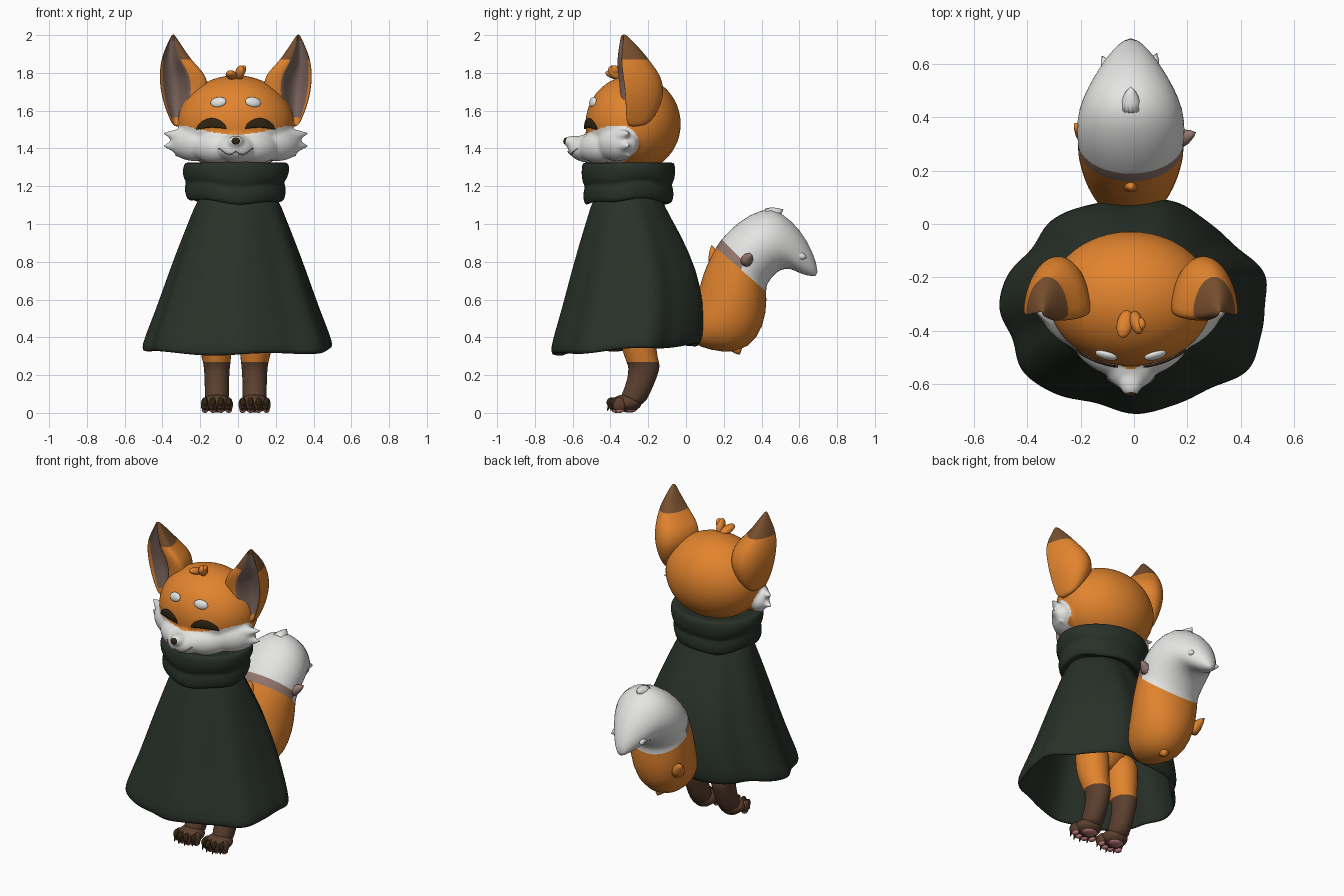
import bpy, bmesh
from math import sin, cos, pi, radians
from mathutils import Vector, Matrix, Euler
from mathutils.bvhtree import BVHTree

if "Cube" in bpy.data.objects:
    bpy.data.objects.remove(bpy.data.objects["Cube"])

CX = -0.012  # symmetry plane of the animal


def material(name, r, g, b):
    m = bpy.data.materials.new(name)
    m.use_nodes = True
    m.diffuse_color = (r, g, b, 1)
    bsdf = m.node_tree.nodes["Principled BSDF"]
    bsdf.inputs["Base Color"].default_value = (r, g, b, 1)
    bsdf.inputs["Roughness"].default_value = 0.8
    return m


ORANGE = material("orange fur", 0.76, 0.23, 0.027)
WHITE = material("white fur", 0.78, 0.78, 0.77)
BROWN = material("brown leg fur", 0.105, 0.05, 0.028)
TIP = material("ear tip brown", 0.19, 0.08, 0.027)
INNER = material("inner ear", 0.20, 0.13, 0.11)
CLOTH = material("dark green cloth", 0.022, 0.031, 0.022)
DARK = material("dark brown", 0.032, 0.019, 0.006)
PINK = material("pink pads", 0.48, 0.19, 0.19)
BAND = material("tail band", 0.30, 0.19, 0.16)
CREASE = material("mouth grey", 0.34, 0.32, 0.31)


def finish(name, bm, mats, sub=0, x=CX):
    bmesh.ops.recalc_face_normals(bm, faces=bm.faces)
    for f in bm.faces:
        f.smooth = True
    me = bpy.data.meshes.new(name)
    bm.to_mesh(me)
    bm.free()
    for m in mats:
        me.materials.append(m)
    ob = bpy.data.objects.new(name, me)
    ob.location.x = x
    bpy.context.scene.collection.objects.link(ob)
    if sub:
        mod = ob.modifiers.new("Subdivision", 'SUBSURF')
        mod.levels = mod.render_levels = sub
    return ob


def loft(bm, rings, pick=lambda i, j: 0):
    """Skin closed rings of points and cap both ends."""
    vs = [[bm.verts.new(p) for p in ring] for ring in rings]
    n = len(vs[0])
    for i in range(len(vs) - 1):
        for j in range(n):
            k = (j + 1) % n
            f = bm.faces.new((vs[i][j], vs[i][k], vs[i + 1][k], vs[i + 1][j]))
            f.material_index = pick(i, j)
    for i, row in ((0, vs[0]), (len(vs) - 2, vs[-1])):
        bm.faces.new(row).material_index = pick(i, 0)


def paint(ret, mat):
    for v in ret["verts"]:
        for f in v.link_faces:
            f.material_index = mat


def blob(bm, c, r, rot=(0, 0, 0), mat=0, n=12):
    m = Matrix.Translation(c) @ Euler([radians(a) for a in rot]).to_matrix().to_4x4() @ Matrix.Diagonal((*r, 1))
    paint(bmesh.ops.create_uvsphere(bm, u_segments=2 * n, v_segments=n, radius=1, matrix=m), mat)


def spike(bm, base, tip, r, mat=0):
    base, tip = Vector(base), Vector(tip)
    d = tip - base
    m = Matrix.Translation((base + tip) / 2) @ d.to_track_quat('Z', 'Y').to_matrix().to_4x4()
    paint(bmesh.ops.create_cone(bm, cap_ends=True, segments=16, radius1=r, radius2=r * 0.06,
                                depth=d.length, matrix=m), mat)


# Head: overlapping volumes fused into one skin
bm = bmesh.new()
blob(bm, (0, -0.28, 1.53), (0.307, 0.252, 0.257), n=48)
blob(bm, (0, -0.50, 1.40), (0.11, 0.125, 0.077), n=32)
blob(bm, (0, -0.57, 1.425), (0.05, 0.08, 0.04), (-12, 0, 0), n=32)
for s in (1, -1):
    blob(bm, (s * 0.11, -0.46, 1.405), (0.14, 0.085, 0.085), (0, 0, s * 38), n=32)
    blob(bm, (s * 0.22, -0.365, 1.425), (0.145, 0.085, 0.092), (0, 0, s * 38), n=32)
    for x, z, w in ((0.388, 1.482, 0.055), (0.388, 1.412, 0.06), (0.325, 1.36, 0.055)):
        spike(bm, (s * (x - 0.12), -0.35, z * 0.6 + 0.57), (s * x, -0.30, z), w)
raw = finish("head_raw", bm, [])
rm = raw.modifiers.new("Fuse", 'REMESH')
rm.mode, rm.voxel_size = 'VOXEL', 0.0075
sm = raw.modifiers.new("Soften", 'SMOOTH')
sm.factor, sm.iterations = 0.5, 16
dg = bpy.context.evaluated_depsgraph_get()
me = bpy.data.meshes.new_from_object(raw.evaluated_get(dg))
bpy.data.objects.remove(raw)
bm = bmesh.new()
bm.from_mesh(me)
for f in bm.faces:
    c = f.calc_center_median()
    top = 1.472 + 0.05 * min(1, abs(c.x) / 0.28) ** 1.5
    back = -0.25 - 8 * (c.z - 1.43) ** 2  # rounded rear edge of the cheek
    f.material_index = int(c.z < top and c.y < back)
skin = BVHTree.FromBMesh(bm)
finish("head", bm, [ORANGE, WHITE])


def face_y(x, z):
    hit = skin.ray_cast(Vector((x, -2, z)), Vector((0, 1, 0)))[0]
    return hit.y if hit else -0.5


def face_plate(name, outline, mat, lift, n=20):
    """Thin plate laid on the face; outline(u, v) gives x, z."""
    bm = bmesh.new()
    grid = []
    for i in range(n + 1):
        pts = [outline(i / n, j / 4) for j in range(5)]
        grid.append([bm.verts.new((x, face_y(x, z) - lift, z)) for x, z in pts])
    for i in range(n):
        for j in range(4):
            bm.faces.new((grid[i][j], grid[i + 1][j], grid[i + 1][j + 1], grid[i][j + 1]))
    ob = finish(name, bm, [mat])
    mod = ob.modifiers.new("Thickness", 'SOLIDIFY')
    mod.thickness, mod.offset = lift, 0


# Ears: z, inner x, outer x, front y, back y
EAR = [(1.515, 0.29, 0.33, -0.315, -0.22), (1.56, 0.225, 0.353, -0.325, -0.17),
       (1.62, 0.18, 0.378, -0.33, -0.135), (1.70, 0.14, 0.40, -0.335, -0.112),
       (1.78, 0.15, 0.406, -0.345, -0.13), (1.83, 0.195, 0.402, -0.35, -0.165),
       (1.87, 0.233, 0.395, -0.35, -0.195), (1.92, 0.268, 0.378, -0.345, -0.235),
       (1.97, 0.302, 0.355, -0.335, -0.285), (2.005, 0.326, 0.338, -0.33, -0.32)]


def ear_ring(s, z, x0, x1, yf, yb):
    cx, rx = (x0 + x1) / 2, (x1 - x0) / 2
    pts = [(cx + rx * cos(pi * k / 12), yf + (yb - yf) * sin(pi * k / 12)) for k in range(13)]
    lip = x0 + 0.38 * (x1 - x0)
    pts.append(((x0 + lip) / 2, yf - 0.012))
    for k in range(8):  # hollow cup
        t = k / 8
        pts.append((lip + (x1 - lip) * t, yf - 0.015 * (1 - t) + 0.36 * (yb - yf) * sin(pi * t)))
    return [(s * x, y, z) for x, y in pts]


for s, side in ((1, "left"), (-1, "right")):
    bm = bmesh.new()
    loft(bm, [ear_ring(s, *e) for e in EAR],
         lambda i, j: 2 if 14 <= j < 21 and 0 < i < 8 else int(i >= 6))
    finish(side + "_ear", bm, [ORANGE, TIP, INNER], 2)

    def eye(u, v):
        low = 1.503 + 0.009 * sin(pi * u) - 0.004 * u
        return s * (0.048 + 0.16 * u), low + v * 0.05 * max(0, sin(pi * u)) ** 0.5
    face_plate(side + "_eye", eye, DARK, 0.008)
    face_plate(side + "_mouth_line",
               lambda u, v: (s * 0.09 * u, 1.382 - 0.018 * sin(pi * u * 1.3) + 0.005 * v), CREASE, 0.004)
    bm = bmesh.new()
    blob(bm, (s * 0.092, face_y(s * 0.092, 1.645), 1.645), (0.043, 0.017, 0.028), (-15, s * 8, s * 15))
    finish(side + "_eyebrow", bm, [WHITE])

    # Leg, paw, toes, claws and pads
    LEG = [(0.03, 0.10, 0.066, -0.37, -0.225), (0.10, 0.10, 0.065, -0.34, -0.19),
           (0.18, 0.10, 0.066, -0.31, -0.155), (0.24, 0.10, 0.07, -0.305, -0.136),
           (0.265, 0.10, 0.074, -0.315, -0.14), (0.32, 0.105, 0.084, -0.335, -0.155),
           (0.42, 0.11, 0.098, -0.37, -0.155), (0.60, 0.11, 0.105, -0.38, -0.16)]
    bm = bmesh.new()
    loft(bm, [[(s * (x + rx * cos(a * pi / 8)), (yf + yb) / 2 + (yb - yf) / 2 * sin(a * pi / 8), z)
               for a in range(16)] for z, x, rx, yf, yb in LEG], lambda i, j: int(i >= 4))
    finish(side + "_leg", bm, [BROWN, ORANGE], 1)
    bm = bmesh.new()
    blob(bm, (s * 0.10, -0.315, 0.052), (0.079, 0.08, 0.047))
    blob(bm, (s * 0.10, -0.30, 0.018), (0.048, 0.04, 0.017), mat=2)
    for k in range(4):
        x, y = s * (0.10 + (k - 1.5) * 0.042), -0.372 + 0.018 * (k in (0, 3))
        blob(bm, (x, y, 0.044), (0.022, 0.037, 0.038))
        blob(bm, (x, y - 0.022, 0.055), (0.016, 0.027, 0.027), (35, 0, 0), 1)
        spike(bm, (x, y - 0.028, 0.05), (x, y - 0.046, 0.01), 0.014, 1)
        blob(bm, (x, y + 0.003, 0.014), (0.017, 0.024, 0.014), mat=2)
    finish(side + "_paw", bm, [BROWN, DARK, PINK])

# Nose and hair tuft
bm = bmesh.new()
blob(bm, (0, -0.632, 1.438), (0.023, 0.018, 0.02))
finish("nose", bm, [DARK])
bm = bmesh.new()
blob(bm, (-0.022, -0.375, 1.788), (0.03, 0.055, 0.022), (-15, 0, -12))
blob(bm, (0.022, -0.37, 1.80), (0.024, 0.05, 0.032), (-35, 0, 15))
blob(bm, (0.035, -0.375, 1.812), (0.018, 0.025, 0.03), (15, 25, 0))
finish("hair_tuft", bm, [ORANGE])

# Torso under the cloak
bm = bmesh.new()
blob(bm, (0, -0.28, 0.78), (0.19, 0.15, 0.33))
finish("torso", bm, [ORANGE])


def cloth_ring(z, rx, yf, yb, fold, lift, n=72):
    ring = []
    for k in range(n):
        a = 2 * pi * k / n
        f = 1 + fold * (cos(7 * (a - radians(275))) + 0.4 * cos(3 * a + 1) + 0.3 * cos(13 * a + 2))
        ring.append((rx * f * cos(a), (yf + yb) / 2 + (yb - yf) / 2 * f * sin(a),
                     z + lift * sin(a) + 0.2 * fold * cos(5 * a)))
    return ring


# Cloak: outside down to the hem, then back up inside
CLOAK = [(1.17, 0.20, -0.48, -0.13, 0, 0), (1.10, 0.225, -0.50, -0.12, 0.01, 0),
         (0.95, 0.287, -0.545, -0.03, 0.02, 0), (0.75, 0.362, -0.60, 0.06, 0.028, 0),
         (0.55, 0.43, -0.652, 0.095, 0.031, 0.01), (0.40, 0.49, -0.70, 0.09, 0.033, 0.02),
         (0.348, 0.503, -0.708, 0.08, 0.034, 0.027), (0.325, 0.488, -0.692, 0.065, 0.034, 0.027),
         (0.36, 0.472, -0.675, 0.06, 0.034, 0.02), (0.55, 0.41, -0.63, 0.075, 0.031, 0.01),
         (0.95, 0.267, -0.525, -0.05, 0.02, 0), (1.12, 0.19, -0.47, -0.14, 0, 0)]
bm = bmesh.new()
loft(bm, [cloth_ring(*c) for c in CLOAK])
finish("cloak", bm, [CLOTH], 1, 0)

# Folded scarf collar: height and radius, with a slight wobble
SCARF = [(1.15, 0.20), (1.115, 0.235), (1.12, 0.252), (1.155, 0.262), (1.19, 0.262), (1.212, 0.254),
         (1.225, 0.264), (1.25, 0.274), (1.28, 0.277), (1.315, 0.273), (1.332, 0.257), (1.31, 0.20)]
bm = bmesh.new()
loft(bm, [[(r * cos(a) * (1.02 + 0.014 * sin(3 * a + 25 * z)),
            -0.305 + r * sin(a) * (0.91 + 0.014 * cos(2 * a + 20 * z)),
            z + (0.012 * sin(2 * a + 1) + 0.006 * sin(5 * a)) * (z < 1.3))
           for a in (2 * pi * k / 48 for k in range(48))] for z, r in SCARF])
finish("scarf", bm, [CLOTH], 1)

# Tail: upper edge y z, lower edge y z, half width
TAIL = [(0.00, 0.46, 0.02, 0.37, 0.06), (0.04, 0.55, 0.13, 0.33, 0.13), (0.06, 0.62, 0.27, 0.31, 0.17),
        (0.08, 0.70, 0.385, 0.39, 0.19), (0.105, 0.78, 0.43, 0.53, 0.20), (0.165, 0.89, 0.425, 0.66, 0.20),
        (0.18, 0.91, 0.427, 0.672, 0.20), (0.24, 0.98, 0.455, 0.72, 0.205), (0.34, 1.055, 0.50, 0.76, 0.20),
        (0.455, 1.095, 0.555, 0.765, 0.165), (0.56, 1.02, 0.605, 0.735, 0.12),
        (0.645, 0.915, 0.65, 0.725, 0.075), (0.70, 0.77, 0.695, 0.72, 0.02)]


def tail_ring(y0, z0, y1, z1, w, n=24):
    ring = []
    for k in range(n):
        c, t = cos(2 * pi * k / n) / 2, sin(2 * pi * k / n)
        ring.append((w * t, (y0 + y1) / 2 + c * (y0 - y1), (z0 + z1) / 2 + c * (z0 - z1)))
    return ring


bm = bmesh.new()
loft(bm, [tail_ring(*t) for t in TAIL],
     lambda i, j: 0 if i < 5 else (2 if i == 5 and (j < 6 or j > 17) else 1))
spike(bm, (0, 0.25, 0.38), (0.02, 0.285, 0.305), 0.07)
spike(bm, (0, 0.16, 0.76), (0, 0.135, 0.895), 0.06)
spike(bm, (-0.14, 0.31, 0.50), (-0.215, 0.38, 0.61), 0.07)
spike(bm, (0.16, 0.31, 0.79), (0.248, 0.345, 0.845), 0.06, 2)
spike(bm, (0, 0.41, 1.03), (0, 0.52, 1.078), 0.075, 1)
spike(bm, (-0.06, 0.53, 0.83), (-0.11, 0.635, 0.80), 0.06, 1)
spike(bm, (0.06, 0.54, 0.85), (0.10, 0.645, 0.82), 0.06, 1)
finish("tail", bm, [ORANGE, WHITE, BAND], 1)
